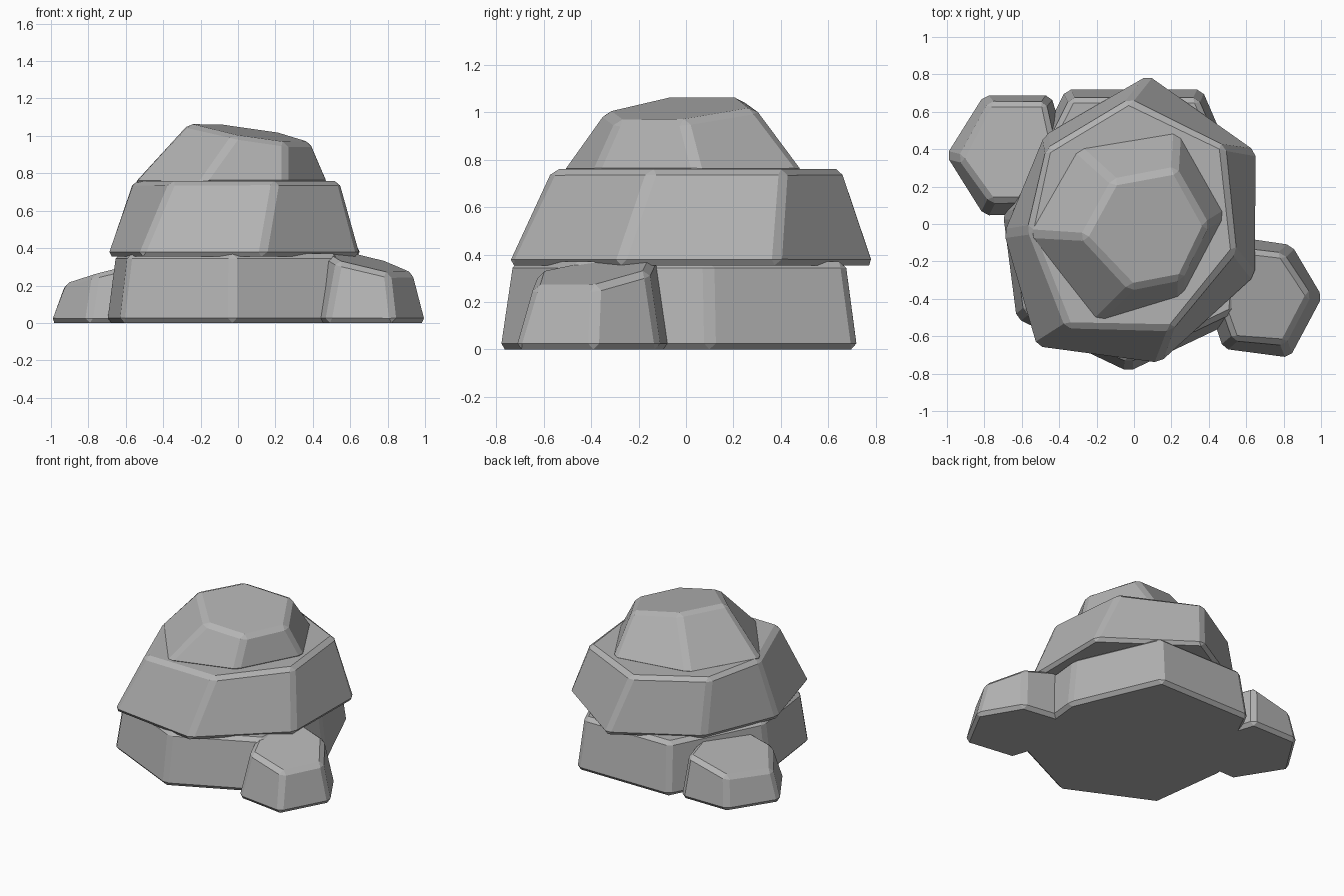
import bpy, bmesh
from mathutils import Vector

if "Cube" in bpy.data.objects:
    bpy.data.objects.remove(bpy.data.objects["Cube"])

stone = bpy.data.materials.new("grey stone")
stone.diffuse_color = (0.45, 0.45, 0.45, 1)
stone.use_nodes = True
stone.node_tree.nodes["Principled BSDF"].inputs["Base Color"].default_value = stone.diffuse_color


def rock(name, bottom, top, z0, plane, grow=0.013, bevel=0.026):
    """Faceted boulder: bottom outline, top outline lying on a tilted plane, chamfered edges."""
    def spread(pts):
        c = sum((Vector(p) for p in pts), Vector((0, 0))) / len(pts)
        return [Vector(p) + (Vector(p) - c).normalized() * grow for p in pts]

    h, sx, sy = plane
    bm = bmesh.new()
    low = [bm.verts.new((p.x, p.y, z0)) for p in spread(bottom)]
    high = [bm.verts.new((p.x, p.y, h + sx * p.x + sy * p.y)) for p in spread(top)]
    n = len(low)
    bm.faces.new(low[::-1])
    bm.faces.new(high)
    for i in range(n):
        j = (i + 1) % n
        bm.faces.new((low[i], low[j], high[j], high[i]))
    bmesh.ops.recalc_face_normals(bm, faces=bm.faces[:])
    bmesh.ops.bevel(bm, geom=bm.edges[:], offset=bevel, segments=1,
                    profile=0.5, affect='EDGES', clamp_overlap=True)
    mesh = bpy.data.meshes.new(name)
    bm.to_mesh(mesh)
    bm.free()
    mesh.materials.append(stone)
    obj = bpy.data.objects.new(name, mesh)
    bpy.context.collection.objects.link(obj)
    return obj


# Broad bottom slab
base = [(-0.03, -0.78), (0.56, -0.50), (0.62, 0.10), (0.36, 0.71),
        (-0.36, 0.71), (-0.69, 0.05), (-0.62, -0.50)]
rock("base_rock", base, [(x * 0.93, y * 0.93) for x, y in base], 0, (0.37, 0, 0))

# Middle slab, twisted against the base
rock("middle_rock",
     [(-0.69, -0.05), (-0.52, -0.65), (0.13, -0.74), (0.64, -0.28),
      (0.65, 0.38), (0.08, 0.79), (-0.47, 0.47)],
     [(-0.55, -0.03), (-0.35, -0.54), (0.20, -0.55), (0.53, -0.14),
      (0.47, 0.41), (-0.03, 0.65), (-0.46, 0.39)],
     0.355, (0.76, 0, 0))

# Cap with a tilted top
rock("top_rock",
     [(-0.56, -0.05), (-0.20, -0.52), (0.25, -0.38), (0.48, 0.05),
      (0.23, 0.49), (-0.30, 0.40)],
     [(-0.26, -0.07), (-0.01, -0.33), (0.25, -0.28), (0.38, -0.01),
      (0.22, 0.28), (-0.10, 0.22)],
     0.74, (1.03, -0.158, 0.082))

# Small boulders leaning against the base
rock("right_small_rock",
     [(1.0, -0.39), (0.84, -0.12), (0.51, -0.07), (0.39, -0.38),
      (0.48, -0.66), (0.83, -0.71)],
     [(0.93, -0.38), (0.79, -0.17), (0.55, -0.14), (0.46, -0.38),
      (0.54, -0.61), (0.80, -0.63)],
     0, (0.535, -0.23, 0.13))
rock("left_small_rock",
     [(-1.0, 0.37), (-0.80, 0.05), (-0.50, 0.06), (-0.36, 0.40),
      (-0.45, 0.68), (-0.80, 0.68)],
     [(-0.92, 0.35), (-0.76, 0.13), (-0.54, 0.13), (-0.43, 0.39),
      (-0.48, 0.64), (-0.77, 0.64)],
     0, (0.46, 0.25, -0.05))
